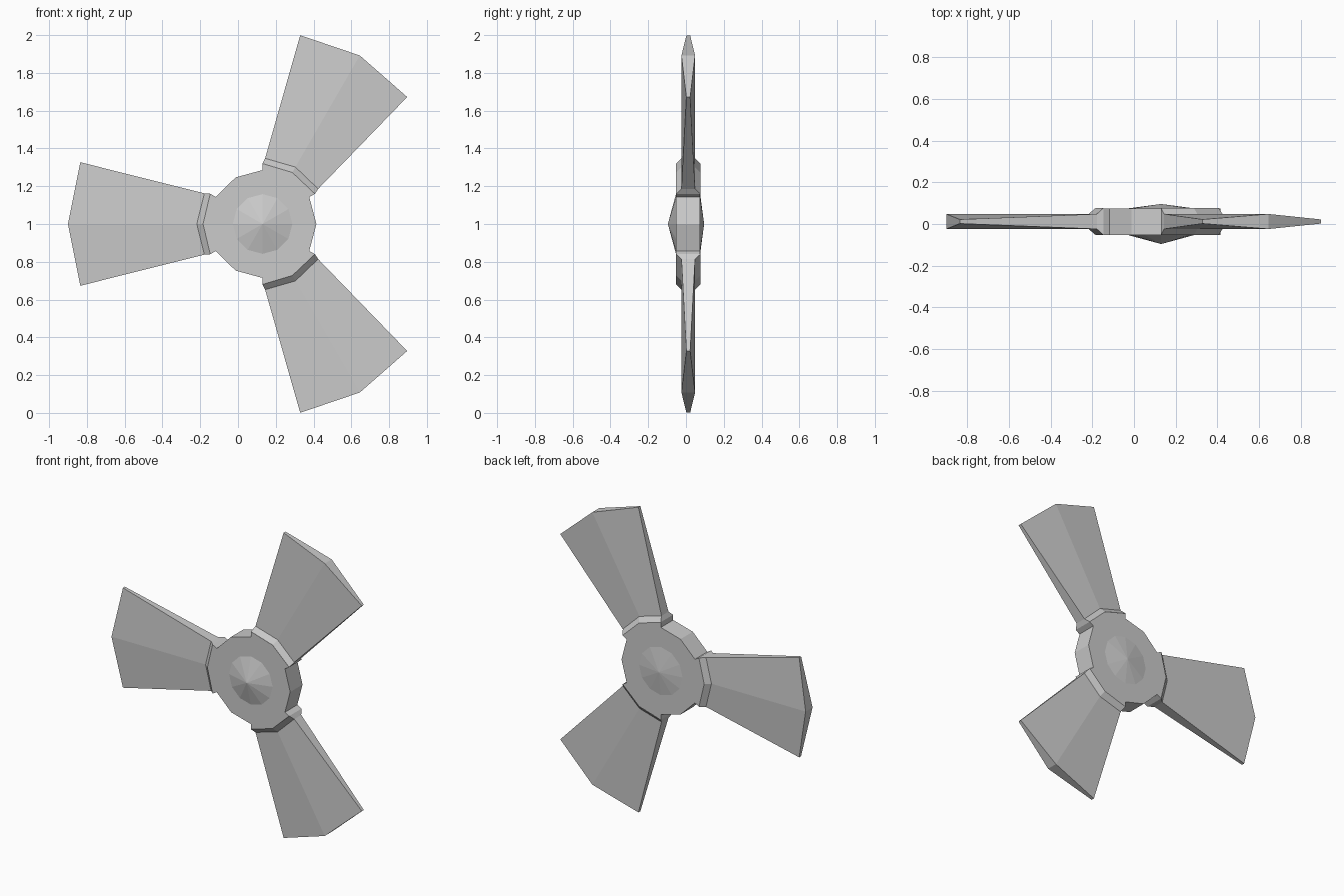
import bpy, bmesh
from math import cos, sin, pi, radians

if "Cube" in bpy.data.objects:
    bpy.data.objects.remove(bpy.data.objects["Cube"])

CX, CZ = 0.13, 1.0           # hub axis
Y0, Y1 = -0.053, 0.075       # hub front and back
YM = 0.012                   # blade mid-plane


def place(angle, radial, lateral, y):
    """Polar blade coordinates to world coordinates."""
    a = radians(angle)
    return (CX + radial * cos(a) - lateral * sin(a), y,
            CZ + radial * sin(a) + lateral * cos(a))


def finish(name, bm):
    bmesh.ops.recalc_face_normals(bm, faces=bm.faces[:])
    me = bpy.data.meshes.new(name)
    bm.to_mesh(me)
    bm.free()
    ob = bpy.data.objects.new(name, me)
    bpy.context.collection.objects.link(ob)
    return ob


# Hub: twelve-sided disc with three collar stubs in its outline
sector = [(0.247, -0.143), (0.277, -0.16), (0.315, 0), (0.277, 0.16),
          (0.247, 0.143), (0.1425, 0.2468)]
bm = bmesh.new()
outline = [bm.verts.new(place(a, r, l, Y0)) for a in (60, 180, 300) for r, l in sector]
face = bm.faces.new(outline)
ext = bmesh.ops.extrude_face_region(bm, geom=[face], use_keep_orig=True)
bmesh.ops.translate(bm, vec=(0, Y1 - Y0, 0),
                    verts=[g for g in ext["geom"] if isinstance(g, bmesh.types.BMVert)])
finish("hub", bm)


# Shallow cones on the front and back of the hub
def cone(name, base_y, tip_y):
    bm = bmesh.new()
    tip = bm.verts.new((CX, tip_y, CZ))
    ring = [bm.verts.new(place(i * 30, 0.158, 0, base_y)) for i in range(12)]
    for i in range(12):
        bm.faces.new((ring[i], ring[(i + 1) % 12], tip))
    bm.faces.new(ring)
    finish(name, bm)


cone("front_cone", Y0, -0.096)
cone("back_cone", Y1, 0.096)

# Blades: chamfered root, then a flaring paddle with thin outer corners
# (corner radius, middle radius, half width, corner thickness, middle thickness)
stations = [(0.277, 0.315, 0.16, 0.064, 0.064),
            (0.308, 0.348, 0.162, 0.036, 0.036),
            (0.965, 1.03, 0.327, 0.010, 0.036)]


def blade(name, angle):
    bm = bmesh.new()
    loops = []
    for rc, rm, w, tc, tm in stations:
        pts = [(rc, -w, -tc), (rm, 0, -tm), (rc, w, -tc),
               (rc, w, tc), (rm, 0, tm), (rc, -w, tc)]
        loops.append([bm.verts.new(place(angle, r, l, YM + t)) for r, l, t in pts])
    for a, b in zip(loops, loops[1:]):
        for i in range(6):
            j = (i + 1) % 6
            bm.faces.new((a[i], a[j], b[j], b[i]))
    e = loops[-1]
    bm.faces.new((e[0], e[1], e[4], e[5]))
    bm.faces.new((e[1], e[2], e[3], e[4]))
    finish(name, bm)


for n, ang in (("upper", 60), ("side", 180), ("lower", 300)):
    blade(n + "_blade", ang)
